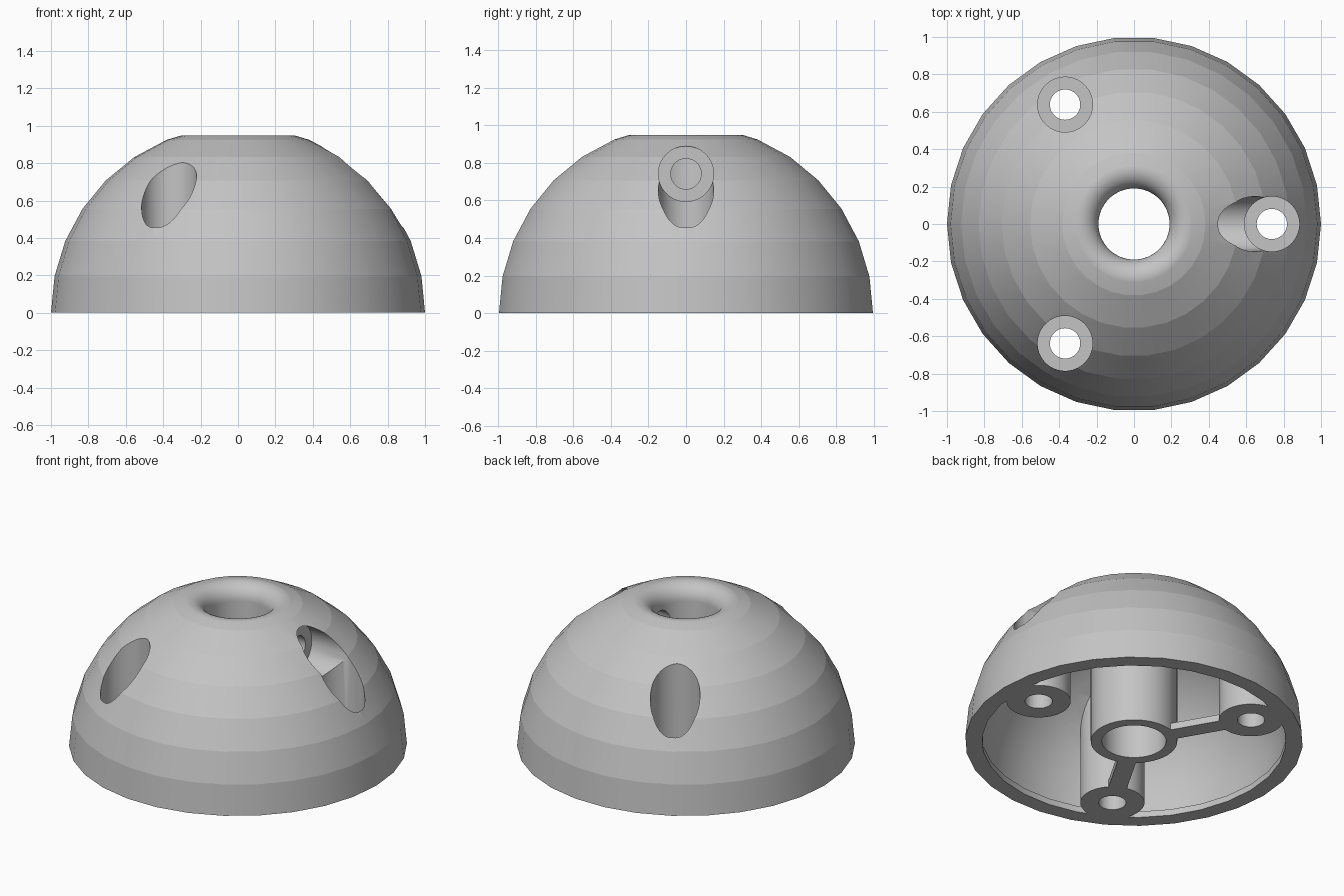
import bpy, bmesh, math
from mathutils import Matrix

if "Cube" in bpy.data.objects:
    bpy.data.objects.remove(bpy.data.objects["Cube"])

R, INNER_R, BOSS_R, BORE_Z = 1.0, 0.915, 0.737, 0.741
STEP = 11.25                      # degrees between dome rings
gray = bpy.data.materials.new("plain_gray")
gray.diffuse_color = (0.55, 0.55, 0.55, 1)
gray.use_nodes = True
gray.node_tree.nodes["Principled BSDF"].inputs["Base Color"].default_value = gray.diffuse_color


def revolve(name, profile, steps):
    """Closed solid turned around z from (radius, height) points, bottom to top."""
    bm = bmesh.new()
    rings = []
    for r, z in profile:
        rings.append([bm.verts.new((r * math.cos(2 * math.pi * i / steps),
                                    r * math.sin(2 * math.pi * i / steps), z))
                      for i in range(steps)])
    for a, b in zip(rings, rings[1:]):
        for i in range(steps):
            j = (i + 1) % steps
            bm.faces.new((a[i], a[j], b[j], b[i]))
    bm.faces.new(rings[0][::-1])
    bm.faces.new(rings[-1])
    return finish(name, bm)


def finish(name, bm):
    mesh = bpy.data.meshes.new(name)
    bm.to_mesh(mesh)
    bm.free()
    mesh.materials.append(gray)
    ob = bpy.data.objects.new(name, mesh)
    bpy.context.collection.objects.link(ob)
    return ob


def rod(name, r, start, end, matrix=Matrix(), steps=64):
    ob = revolve(name, [(r, start), (r, end)], steps)
    ob.data.transform(matrix)
    return ob


def cut(target, cutter):
    mod = target.modifiers.new("cut", 'BOOLEAN')
    mod.operation, mod.solver, mod.object = 'DIFFERENCE', 'EXACT', cutter
    bpy.context.view_layer.objects.active = target
    bpy.ops.object.modifier_apply(modifier=mod.name)
    bpy.data.objects.remove(cutter)


def arc(radius, first, last):
    return [(radius * math.cos(math.radians(STEP * i)), radius * math.sin(math.radians(STEP * i)))
            for i in range(first, last + 1)]


# Faceted outer dome
dome = revolve("dome_housing", arc(R, 0, 7), 30)

# Hollow inside, with a short lip at the rim
cavity = revolve("cavity", [(0.9, -0.1), (0.9, 0.04), (INNER_R - 0.002, 0.04)]
                 + arc(INNER_R, 1, 7), 30)

# Parts left standing inside the hollow: centre tube, side bore sleeve, bosses, ribs
along_x = Matrix.Translation((0, 0, BORE_Z)) @ Matrix.Rotation(math.pi / 2, 4, 'Y')
cut(cavity, rod("tube", 0.256, -0.2, 1.2))
cut(cavity, rod("sleeve", 0.19, 0.2, 1.2, along_x))
spots = [Matrix.Rotation(math.radians(a), 4, 'Z') @ Matrix.Translation((BOSS_R, 0, 0))
         for a in (0, 120, 240)]
for spot in spots:
    cut(cavity, rod("boss", 0.19, -0.2, 1.2, spot))
for a in (120, 240):
    bm = bmesh.new()
    bmesh.ops.create_cube(bm, size=1)
    bm.transform(Matrix.Rotation(math.radians(a), 4, 'Z') @ Matrix.Translation((0.4, 0, -0.08))
                 @ Matrix.Diagonal((0.5, 0.11, 0.25, 1)))
    cut(cavity, finish("rib", bm))
cut(dome, cavity)

# Centre hole with a rounded mouth that runs out tangent to the dome
FILLET, SLOPE = 0.1, math.radians(16.9)
mouth = []
for t in range(11):
    a = (math.pi / 2 + SLOPE) * t / 10
    mouth.append((0.29 - FILLET * math.cos(a), 0.848 + FILLET * math.sin(a)))
cut(dome, revolve("centre_hole", [(0.19, -0.1)] + mouth + [(mouth[-1][0], 1.1)], 64))

# Screw holes with counterbores
for spot in spots:
    cut(dome, rod("screw_hole", 0.081, -0.1, 0.5, spot))
    cut(dome, rod("counterbore", 0.147, 0.2, 1.2, spot))

# Stepped side bore into the centre hole
cut(dome, rod("side_hole", 0.081, 0.1, 0.6, along_x))
cut(dome, rod("side_counterbore", 0.147, 0.43, 1.2, along_x))

bpy.ops.object.select_all(action='DESELECT')
dome.select_set(True)
bpy.context.view_layer.objects.active = dome
bpy.ops.object.shade_smooth_by_angle(angle=math.radians(30))

# Crisp horizontal bands on the outer dome
verts = dome.data.vertices
ring_heights = [z for _, z in arc(R, 1, 6)]
for edge in dome.data.edges:
    a, b = (verts[i].co for i in edge.vertices)
    if abs(a.z - b.z) < 1e-4 and min(abs(a.z - z) for z in ring_heights) < 1e-4 \
            and min(a.length, b.length) > 0.97:
        edge.use_edge_sharp = True
